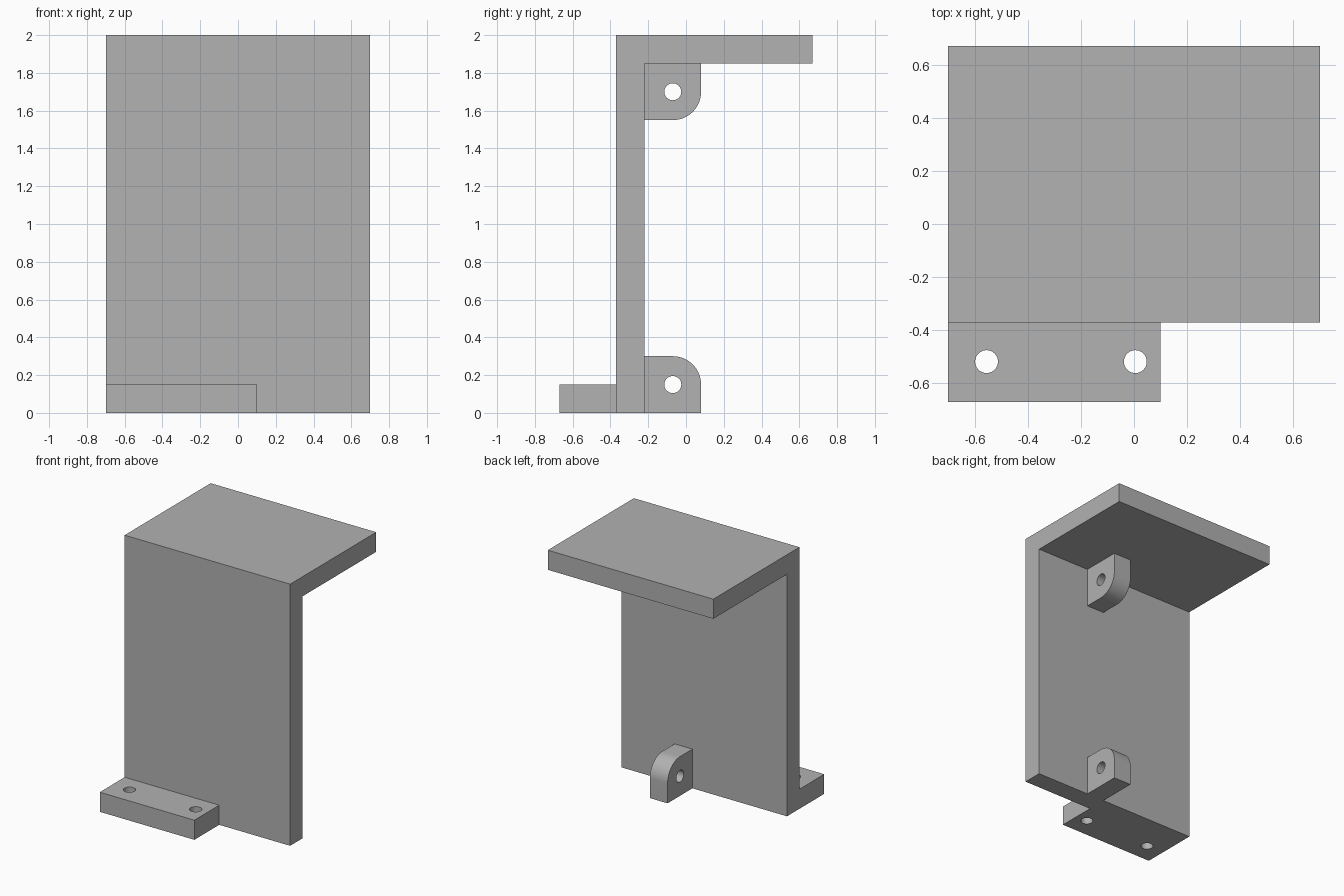
import bpy
import bmesh
from math import pi, sin, cos
from mathutils import Matrix, Vector

default_cube = bpy.data.objects.get("Cube")
if default_cube:
    bpy.data.objects.remove(default_cube)

# Single plain grey for the whole bracket
GREY = (0.445, 0.445, 0.445, 1)
grey = bpy.data.materials.new("plain_grey")
grey.use_nodes = True
grey.diffuse_color = GREY
grey.node_tree.nodes["Principled BSDF"].inputs["Base Color"].default_value = GREY

WIDTH, HEIGHT, THICK = 1.4, 2.0, 0.15
FRONT, BACK = -0.37, 0.67
WALL_BACK = FRONT + THICK
LEFT, RIGHT = WIDTH / 2, -WIDTH / 2


def extrude_profile(name, points, x0, x1):
    """Solid from a (y, z) outline swept along x."""
    bm = bmesh.new()
    face = bm.faces.new([bm.verts.new((x0, y, z)) for y, z in points])
    swept = bmesh.ops.extrude_face_region(bm, geom=[face])["geom"]
    verts = [v for v in swept if isinstance(v, bmesh.types.BMVert)]
    bmesh.ops.translate(bm, verts=verts, vec=(x1 - x0, 0, 0))
    bmesh.ops.recalc_face_normals(bm, faces=bm.faces)
    mesh = bpy.data.meshes.new(name)
    bm.to_mesh(mesh)
    bm.free()
    mesh.materials.append(grey)
    obj = bpy.data.objects.new(name, mesh)
    bpy.context.collection.objects.link(obj)
    return obj


def drill(obj, centre, radius, axis):
    """Cut a round through hole along the axis."""
    turn = Vector((0, 0, 1)).rotation_difference(Vector(axis)).to_matrix().to_4x4()
    bm = bmesh.new()
    bmesh.ops.create_cone(bm, cap_ends=True, segments=48, radius1=radius,
                          radius2=radius, depth=THICK * 2,
                          matrix=Matrix.Translation(centre) @ turn)
    mesh = bpy.data.meshes.new("hole_cutter")
    bm.to_mesh(mesh)
    bm.free()
    mesh.materials.append(grey)
    cutter = bpy.data.objects.new("hole_cutter", mesh)
    cutter.hide_render = True
    bpy.context.collection.objects.link(cutter)
    mod = obj.modifiers.new("hole", "BOOLEAN")
    mod.operation, mod.solver, mod.object = "DIFFERENCE", "EXACT", cutter
    bpy.context.view_layer.objects.active = obj
    bpy.ops.object.modifier_apply(modifier=mod.name)
    bpy.data.objects.remove(cutter)


def smooth(obj):
    bpy.ops.object.select_all(action="DESELECT")
    obj.select_set(True)
    bpy.context.view_layer.objects.active = obj
    bpy.ops.object.shade_smooth_by_angle(angle=pi / 6)


# Upright wall and top shelf as one L-shaped plate
extrude_profile("wall_and_shelf", [
    (FRONT, 0), (WALL_BACK, 0), (WALL_BACK, HEIGHT - THICK),
    (BACK, HEIGHT - THICK), (BACK, HEIGHT), (FRONT, HEIGHT)], RIGHT, LEFT)

# Mounting foot with two screw holes
foot = extrude_profile("mounting_foot", [
    (-BACK, 0), (FRONT, 0), (FRONT, THICK), (-BACK, THICK)], RIGHT, 0.1)
for x in (-0.555, 0.005):
    drill(foot, (x, -0.518, THICK / 2), 0.043, (0, 0, 1))
smooth(foot)

# Pivot lugs: square at the base, rounded at the free corner
LUG, LUG_X = 0.3, 0.1
ROUND = LUG / 2


def pivot_lug(name, base_z, up):
    cy, cz = WALL_BACK + ROUND, base_z + up * ROUND
    arc = [(cy + ROUND * cos(a), cz + up * ROUND * sin(a))
           for a in (i * pi / 32 for i in range(17))]
    outline = [(WALL_BACK, base_z), (WALL_BACK + LUG, base_z)] + arc
    outline.append((WALL_BACK, base_z + up * LUG))
    lug = extrude_profile(name, outline, LUG_X, LUG_X + THICK)
    drill(lug, (LUG_X + THICK / 2, cy, cz), 0.045, (1, 0, 0))
    smooth(lug)


pivot_lug("lower_lug", 0, 1)
pivot_lug("upper_lug", HEIGHT - THICK, -1)
